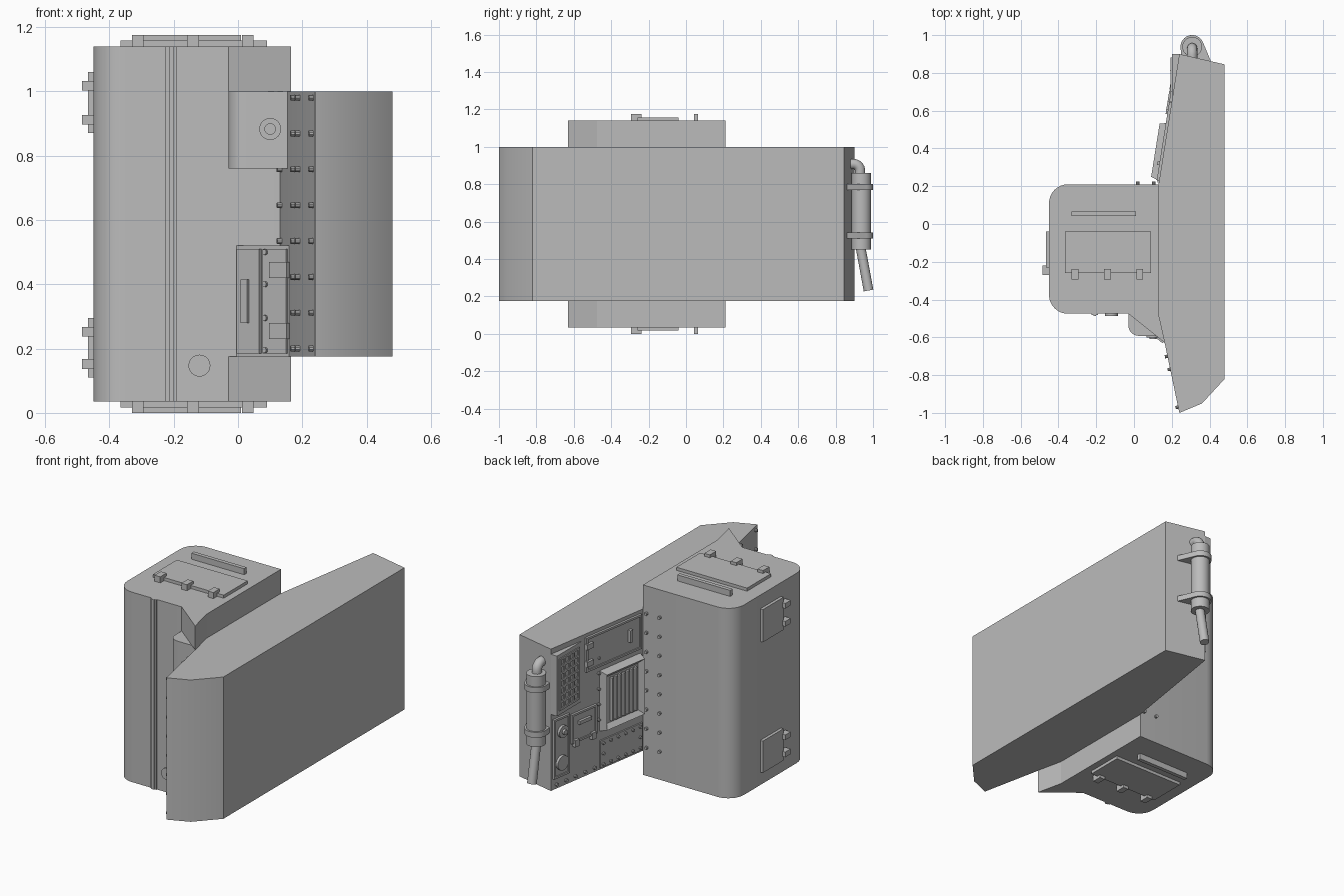
import bpy, bmesh, math
from mathutils import Matrix, Vector

if "Cube" in bpy.data.objects:
    bpy.data.objects.remove(bpy.data.objects["Cube"], do_unlink=True)

grey = bpy.data.materials.new("plain_grey")
grey.use_nodes = True
grey.diffuse_color = (0.5, 0.5, 0.5, 1)
grey.node_tree.nodes["Principled BSDF"].inputs["Base Color"].default_value = (0.5, 0.5, 0.5, 1)


def finish(name, bm):
    bmesh.ops.recalc_face_normals(bm, faces=bm.faces)
    for f in bm.faces:
        f.smooth = True
    for e in bm.edges:
        e.smooth = len(e.link_faces) == 2 and e.calc_face_angle(0) < math.radians(30)
    me = bpy.data.meshes.new(name)
    bm.to_mesh(me)
    bm.free()
    me.materials.append(grey)
    ob = bpy.data.objects.new(name, me)
    bpy.context.collection.objects.link(ob)


def prism(name, pts, z0, z1):
    bm = bmesh.new()
    face = bm.faces.new([bm.verts.new((x, y, z0)) for x, y in pts])
    ext = bmesh.ops.extrude_face_region(bm, geom=[face])["geom"]
    bmesh.ops.translate(bm, vec=(0, 0, z1 - z0), verts=[v for v in ext if isinstance(v, bmesh.types.BMVert)])
    finish(name, bm)


def rounded(corners, steps=8):
    """Outline with right-angled corners (x, y, radius) rounded off."""
    out = []
    for i, (x, y, r) in enumerate(corners):
        c = Vector((x, y))
        if not r:
            out.append(c)
            continue
        a = (Vector(corners[i - 1][:2]) - c).normalized() * r
        b = (Vector(corners[(i + 1) % len(corners)][:2]) - c).normalized() * r
        for k in range(steps + 1):
            t = math.pi / 2 * k / steps
            out.append(c + a + b - b * math.cos(t) - a * math.sin(t))
    return out


def wall(p0, p1, outward):
    """Frame on an upright wall: x along it, y out of it, z up."""
    u = (Vector((*p1, 0)) - Vector((*p0, 0))).normalized()
    n = Vector((-u.y, u.x, 0)) * outward
    return Matrix(((u.x, n.x, 0, p0[0]), (u.y, n.y, 0, p0[1]), (0, 0, 1, 0), (0, 0, 0, 1)))


def box(bm, u, d, z, m=Matrix()):
    """Box from ranges along, out and up."""
    c = [(r[0] + r[1]) / 2 for r in (u, d, z)]
    s = [r[1] - r[0] for r in (u, d, z)]
    return bmesh.ops.create_cube(bm, size=1, matrix=m @ Matrix.Translation(c) @ Matrix.Diagonal((*s, 1)))["verts"]


def disc(bm, u, z, r, h, m, seg=10, d=0.0):
    mat = m @ Matrix.Translation((u, d + h / 2, z)) @ Matrix.Rotation(math.pi / 2, 4, 'X')
    bmesh.ops.create_cone(bm, cap_ends=True, segments=seg, radius1=r, radius2=r, depth=h, matrix=mat)


def rod(bm, path, r, seg=16):
    """Round bar swept along points in a plane of constant x."""
    rings = []
    for i, p in enumerate(path):
        t = (path[min(i + 1, len(path) - 1)] - path[max(i - 1, 0)]).normalized()
        side = Vector((1, 0, 0))
        up = t.cross(side)
        rings.append([bm.verts.new(p + r * (side * math.cos(a) + up * math.sin(a)))
                      for a in (2 * math.pi * k / seg for k in range(seg))])
    for a, b in zip(rings, rings[1:]):
        for k in range(seg):
            j = (k + 1) % seg
            bm.faces.new((a[k], a[j], b[j], b[k]))
    bm.faces.new(rings[0])
    bm.faces.new(rings[-1])


rows = [0.2 + 0.1115 * i for i in range(8)]
side = wall((0.13, 0.21), (0.24, 0.9), 1)       # panelled wall of the slab
cheek = wall((0.13, -0.475), (0.24, -1.0), -1)  # riveted wall beside the nose
front = wall((0, -0.475), (1, -0.475), -1)
rear = wall((0, 0.21), (1, 0.21), 1)
flank = wall((-0.45, 0), (-0.45, 1), 1)

# Main masses
prism("slab", [(0.13, 0.21), (0.24, 0.9), (0.48, 0.845), (0.48, -0.82), (0.36, -0.95),
               (0.24, -1.0), (0.13, -0.475)], 0.175, 1.0)
prism("body", rounded([(0.13, 0.21, 0), (-0.45, 0.21, 0.1), (-0.45, -0.475, 0.1), (0.13, -0.475, 0)]), 0.035, 1.14)
for name, z0, z1 in (("upper_wedge", 1.0, 1.14), ("lower_wedge", 0.035, 0.175)):
    prism(name, [(-0.03, -0.475), (0.165, -0.63), (0.13, -0.475)], z0, z1)
prism("step_wedge", [(-0.005, -0.475), (0.16, -0.61), (0.13, -0.475)], 0.175, 0.52)
prism("rounded_housing", rounded([(0.13, -0.475, 0), (-0.03, -0.475, 0), (-0.03, -0.592, 0.055),
                                  (0.155, -0.592, 0)]), 0.76, 1.0)

# Front rib, round cover and housing cap
bm = bmesh.new()
for u0, u1, d in ((-0.225, -0.19, 0.006), (-0.215, -0.2, 0.012)):
    box(bm, (u0, u1), (-0.01, d), (0.035, 1.14), front)
finish("front_rib", bm)
bm = bmesh.new()
disc(bm, -0.12, 0.147, 0.034, 0.012, front, 32)
disc(bm, 0.1, 0.883, 0.034, 0.01, front, 32, 0.117)
disc(bm, 0.1, 0.883, 0.018, 0.016, front, 24, 0.117)
finish("round_covers", bm)

# Access door on the step wedge
step = wall((-0.005, -0.475), (0.16, -0.61), -1)
bm = bmesh.new()
box(bm, (0.01, 0.1), (0, 0.012), (0.185, 0.51), step)
box(bm, (0.11, 0.205), (0, 0.006), (0.185, 0.51), step)
box(bm, (0.035, 0.06), (0, 0.022), (0.28, 0.415), step)
for z in (0.255, 0.445):
    box(bm, (0.15, 0.22), (0, 0.022), (z - 0.025, z + 0.025), step)
for z in (0.195, 0.295, 0.4, 0.5):
    disc(bm, 0.122, z, 0.009, 0.014, step)
finish("step_door", bm)

# Hatches on the top and underside
for name, s, base in (("top_hatch", 1, 1.14), ("bottom_hatch", -1, 0.035)):
    bm = bmesh.new()
    lift = lambda h: sorted((base - s * 0.005, base + s * h))
    box(bm, (-0.365, 0.09), (-0.26, -0.04), lift(0.018))
    box(bm, (-0.33, 0.01), (0.042, 0.065), lift(0.035))
    for x in (-0.312, -0.14, 0.03):
        box(bm, (x - 0.018, x + 0.018), (-0.295, -0.237), lift(0.035))
    finish(name, bm)

# Flank hatches
for name, z0, z1 in (("upper_flank_hatch", 0.87, 1.06), ("lower_flank_hatch", 0.11, 0.295)):
    bm = bmesh.new()
    box(bm, (-0.23, -0.04), (-0.005, 0.017), (z0, z1), flank)
    for z in (z0 + 0.042, z1 - 0.043):
        box(bm, (-0.27, -0.22), (-0.005, 0.035), (z - 0.015, z + 0.015), flank)
    finish(name, bm)

# Rivets
bm = bmesh.new()
for z in rows:
    for u in (0.23, 0.3, 0.505):
        disc(bm, u, z, 0.009, 0.014, cheek)
    for u in (0.02, 0.105):
        disc(bm, u, z, 0.009, 0.014, rear)
for z in rows[3:6]:
    disc(bm, 0.025, z, 0.009, 0.014, cheek)
for i in range(5):
    disc(bm, 0.34, 0.47 + 0.09 * i, 0.008, 0.012, side)
    disc(bm, 0.37 + 0.072 * i, 0.2, 0.009, 0.012, side)
finish("rivets", bm)

# Louvred vent with tapered frame
bm = bmesh.new()
verts = box(bm, (0.02, 0.33), (0, 0.045), (0.4, 0.75), side)
outer = max({f for v in verts for f in v.link_faces},
            key=lambda f: (side.inverted() @ f.calc_center_median()).y)
bmesh.ops.scale(bm, vec=(0.92, 0.92, 0.92), verts=outer.verts,
                space=Matrix.Translation(-outer.calc_center_median()))
bmesh.ops.inset_region(bm, faces=[outer], thickness=0.035)
bmesh.ops.translate(bm, vec=side.to_3x3() @ Vector((0, -0.025, 0)), verts=outer.verts)
for i in range(7):
    u = 0.085 + 0.03 * i
    box(bm, (u - 0.007, u + 0.007), (0.015, 0.038), (0.45, 0.7), side)
finish("louvred_vent", bm)

# Lattice panel on its raised block
prism("lattice_block", [(0.2, 0.9), (0.24, 0.9), (0.205, 0.68), (0.2, 0.68)], 0.62, 0.97)
mesh_wall = wall((0.2, 0.68), (0.2, 0.9), 1)
bm = bmesh.new()
for i in range(5):
    u = 0.025 + 0.0425 * i
    box(bm, (u - 0.006, u + 0.006), (0, 0.006), (0.645, 0.945), mesh_wall)
for i in range(8):
    z = 0.65 + 0.0415 * i
    box(bm, (0.02, 0.2), (0, 0.006), (z - 0.006, z + 0.006), mesh_wall)
finish("lattice", bm)


def framed_panel(bm, u0, u1, z0, z1):
    box(bm, (u0, u1), (0, 0.007), (z0, z1), side)
    for a, b in ((u0, u0 + 0.012), (u1 - 0.012, u1)):
        box(bm, (a, b), (0, 0.013), (z0, z1), side)
    for a, b in ((z0, z0 + 0.012), (z1 - 0.012, z1)):
        box(bm, (u0, u1), (0, 0.013), (a, b), side)


# Panels on the slab wall
bm = bmesh.new()
framed_panel(bm, 0.02, 0.44, 0.78, 0.98)
box(bm, (0.1, 0.12), (0, 0.025), (0.85, 0.92), side)
for z in (0.83, 0.93):
    box(bm, (0.395, 0.445), (0, 0.022), (z - 0.015, z + 0.015), side)
finish("upper_door", bm)
bm = bmesh.new()
framed_panel(bm, 0.36, 0.55, 0.4, 0.57)
box(bm, (0.41, 0.5), (0, 0.022), (0.5, 0.52), side)
for u in (0.39, 0.52):
    box(bm, (u - 0.015, u + 0.015), (0, 0.022), (0.38, 0.42), side)
finish("small_door", bm)
bm = bmesh.new()
framed_panel(bm, 0.565, 0.685, 0.24, 0.585)
disc(bm, 0.62, 0.5, 0.035, 0.022, side, 24)
disc(bm, 0.62, 0.5, 0.015, 0.034, side, 16)
disc(bm, 0.625, 0.32, 0.042, 0.022, side, 24)
finish("socket_panel", bm)
bm = bmesh.new()
box(bm, (0.01, 0.33), (0, 0.008), (0.187, 0.345), side)
for i in range(6):
    for z in (0.205, 0.327):
        disc(bm, 0.03 + 0.056 * i, z, 0.008, 0.018, side)
for u in (0.03, 0.31):
    disc(bm, u, 0.266, 0.008, 0.018, side)
finish("riveted_plate", bm)

# Exhaust on the end of the slab
px, py = 0.308, 0.938
bm = bmesh.new()
rod(bm, [Vector((px, py, z)) for z in (0.45, 0.86)], 0.052, 32)
finish("exhaust_canister", bm)
bm = bmesh.new()
elbow = [Vector((px, 0.895 + 0.036 * math.cos(a), 0.872 + 0.036 * math.sin(a)))
         for a in (math.pi / 2 * k / 8 for k in range(9))]
rod(bm, [Vector((px, 0.931, 0.85))] + elbow + [Vector((px, 0.87, 0.908))], 0.027)
finish("exhaust_elbow", bm)
bm = bmesh.new()
rod(bm, [Vector((px, 0.932, 0.47)), Vector((px, 0.976, 0.232))], 0.026)
finish("exhaust_tail", bm)
for name, z in (("lower_clamp", 0.525), ("upper_clamp", 0.785)):
    arc = [(px + 0.062 * math.cos(a), py + 0.062 * math.sin(a))
           for a in (math.radians(25 + 155 * k / 16) for k in range(17))]
    prism(name, arc + [(0.25, 0.89), (0.41, 0.855)], z - 0.016, z + 0.016)
